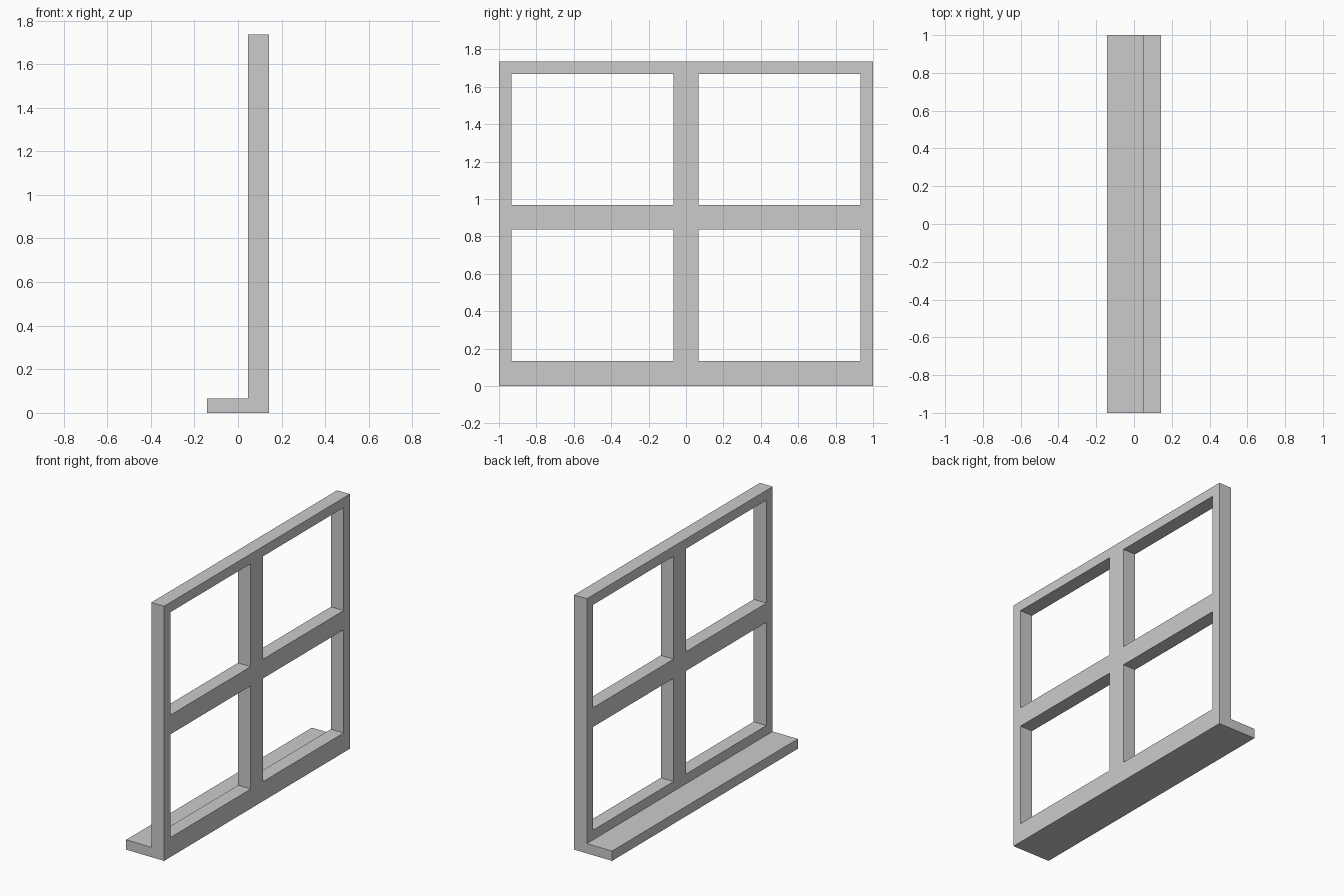
import bpy
import bmesh
from mathutils import Vector

if "Cube" in bpy.data.objects:
    bpy.data.objects.remove(bpy.data.objects["Cube"])

FRONT, BACK, SILL = 0.143, 0.047, -0.143      # x planes
YS = [-1, -0.933, -0.067, 0.067, 0.933, 1]    # stile and mullion edges
ZS = [0, 0.067, 0.133, 0.836, 0.967, 1.668, 1.735]  # sill and rail edges
PANE_COLS, PANE_ROWS = (1, 3), (2, 4)


def extrude_x(bm, faces, dx):
    """Extrude a face region along x."""
    geom = bmesh.ops.extrude_face_region(bm, geom=faces)["geom"]
    verts = [g for g in geom if isinstance(g, bmesh.types.BMVert)]
    bmesh.ops.translate(bm, verts=verts, vec=Vector((dx, 0, 0)))
    return [g for g in geom if isinstance(g, bmesh.types.BMFace)]


bm = bmesh.new()

# Flat lattice with four open panes
grid = [[bm.verts.new((FRONT, y, z)) for z in ZS] for y in YS]
for i in range(len(YS) - 1):
    for j in range(len(ZS) - 1):
        if not (i in PANE_COLS and j in PANE_ROWS):
            bm.faces.new((grid[i][j], grid[i + 1][j],
                          grid[i + 1][j + 1], grid[i][j + 1]))
for v in [v for v in bm.verts if not v.link_faces]:
    bm.verts.remove(v)

# Frame thickness
inner = extrude_x(bm, bm.faces[:], BACK - FRONT)

# Projecting sill from the lowest strip
strip = [f for f in inner if f.calc_center_median().z < ZS[1]]
extrude_x(bm, strip, SILL - BACK)

bmesh.ops.recalc_face_normals(bm, faces=bm.faces[:])
mesh = bpy.data.meshes.new("window_frame")
bm.to_mesh(mesh)
bm.free()
obj = bpy.data.objects.new("window_frame", mesh)
bpy.context.collection.objects.link(obj)
